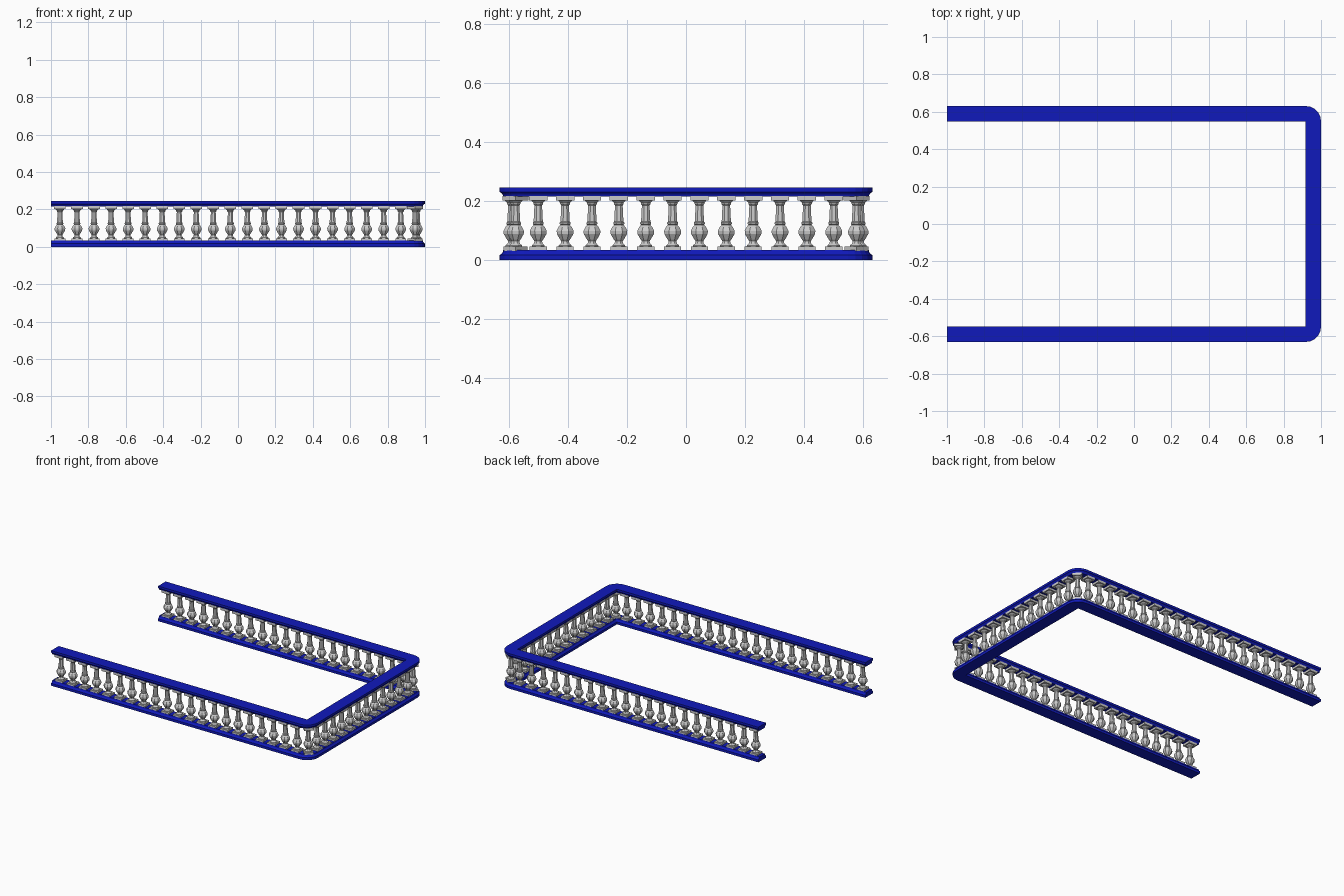
import bpy, bmesh, math
from mathutils import Matrix

if "Cube" in bpy.data.objects:
    bpy.data.objects.remove(bpy.data.objects["Cube"])

W = 0.083               # rail width
PX, PY = 0.917, 0.548   # inner corner of the U
MID = W / 2

blue = bpy.data.materials.new("blue_rail")
blue.diffuse_color = (0.005, 0.01, 0.5, 1)
blue.use_nodes = True
blue.node_tree.nodes["Principled BSDF"].inputs["Base Color"].default_value = blue.diffuse_color


def finish(bm, name, mat=None):
    bmesh.ops.remove_doubles(bm, verts=bm.verts, dist=1e-5)
    bmesh.ops.recalc_face_normals(bm, faces=bm.faces)
    me = bpy.data.meshes.new(name)
    bm.to_mesh(me)
    bm.free()
    if mat:
        me.materials.append(mat)
    ob = bpy.data.objects.new(name, me)
    bpy.context.collection.objects.link(ob)
    return ob


# U-shaped path: inner-edge point plus outward direction
stations = [(-1, -PY, 0, -1)]
for sy, start in ((-1, -90), (1, 0)):
    for i in range(6):
        a = math.radians(start + i * 18)
        stations.append((PX, sy * PY, math.cos(a), math.sin(a)))
stations.append((-1, PY, 0, 1))


def rail(name, profile):
    bm = bmesh.new()
    rings = [[bm.verts.new((x + nx * d, y + ny * d, z)) for d, z in profile]
             for x, y, nx, ny in stations]
    n = len(profile)
    for a, b in zip(rings, rings[1:]):
        for i in range(n):
            j = (i + 1) % n
            bm.faces.new((a[i], a[j], b[j], b[i]))
    bm.faces.new(rings[0])
    bm.faces.new(rings[-1])
    return finish(bm, name, blue)


# Moulded rails: wide outer slab with a stepped-in side facing the balusters
half = [(0.012, 0.215), (0.010, 0.222), (0.004, 0.228), (0, 0.230), (0, 0.245)]
top_profile = half + [(W - d, z) for d, z in reversed(half)]
rail("top_rail", top_profile)
rail("bottom_rail", [(d, (0.245 - z) * 1.13) for d, z in top_profile])

# One baluster: turned eight-sided shaft between square plates
bm = bmesh.new()
turned = [(0.024, 0.044), (0.023, 0.050), (0.016, 0.056), (0.014, 0.064),
          (0.020, 0.072), (0.030, 0.088), (0.031, 0.099), (0.024, 0.112),
          (0.017, 0.119), (0.020, 0.122), (0.020, 0.127), (0.017, 0.130),
          (0.014, 0.185), (0.018, 0.190), (0.018, 0.194), (0.026, 0.202)]
SIDES = 8
rings = [[bm.verts.new((r * math.cos((k + 0.5) * math.tau / SIDES),
                        r * math.sin((k + 0.5) * math.tau / SIDES), z))
          for k in range(SIDES)] for r, z in turned]
for a, b in zip(rings, rings[1:]):
    for k in range(SIDES):
        m = (k + 1) % SIDES
        bm.faces.new((a[k], a[m], b[m], b[k]))
for z0, z1, w in ((0.030, 0.045, 0.058), (0.201, 0.217, 0.062)):
    bmesh.ops.create_cube(bm, size=1, matrix=Matrix.Translation((0, 0, (z0 + z1) / 2))
                          @ Matrix.Diagonal((w, w, z1 - z0, 1)))
first = finish(bm, "baluster")
mesh = first.data
bpy.data.objects.remove(first)

# Baluster positions: two long rows, the end row, and the two corners
spots = []
for s in (-1, 1):
    spots += [("long_row_baluster", -0.952 + i * 0.0911, s * (PY + MID), 0) for i in range(21)]
    c = MID * math.sqrt(0.5)
    spots.append(("corner_baluster", PX + c, s * (PY + c), math.pi / 4))
spots += [("end_row_baluster", PX + MID, -0.5005 + i * 0.091, 0) for i in range(12)]
for name, x, y, rot in spots:
    ob = bpy.data.objects.new(name, mesh)
    ob.location = (x, y, 0)
    ob.rotation_euler.z = rot
    bpy.context.collection.objects.link(ob)
